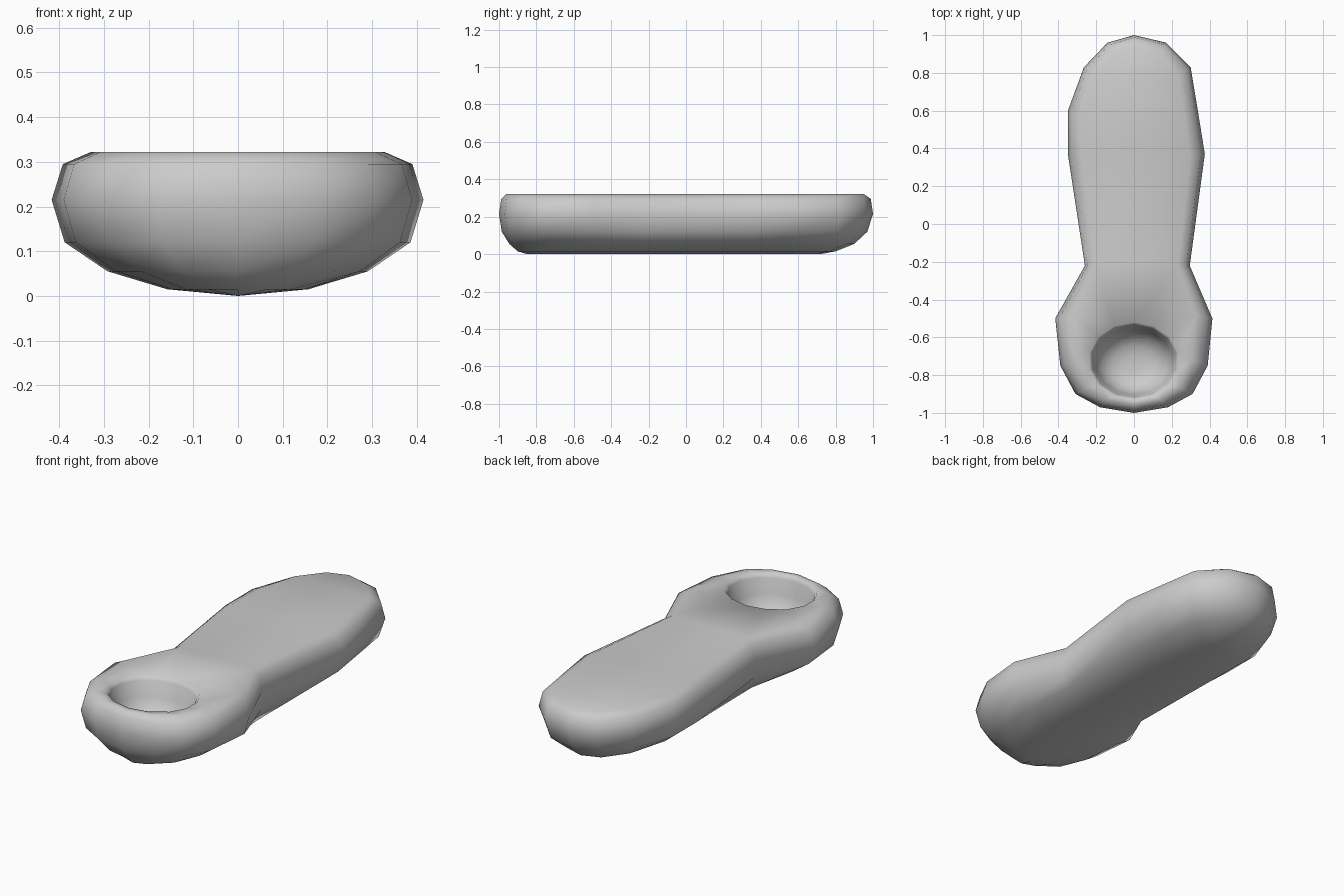
import bpy, bmesh
from math import sin, cos, pi

if "Cube" in bpy.data.objects:
    bpy.data.objects.remove(bpy.data.objects["Cube"])

# Outline seen from above: (y, left x, right x)
STATIONS = [(0.96, -0.14, 0.17), (0.83, -0.265, 0.30), (0.60, -0.35, 0.338),
            (0.37, -0.35, 0.375), (-0.22, -0.26, 0.295), (-0.50, -0.417, 0.415),
            (-0.75, -0.39, 0.39), (-0.90, -0.31, 0.31), (-0.97, -0.18, 0.18)]
WAIST_Y = -0.22
OUTLINE = ([(0, 1.0)] + [(l, y) for y, l, r in STATIONS] + [(0, -1.0)]
           + [(r, y) for y, l, r in reversed(STATIONS)])

# Side levels: z, width factor, front inset, back inset
LEVELS = [(0.0, 0.0, 0.15, 0.28), (0.015, 0.38, 0.10, 0.20),
          (0.055, 0.70, 0.055, 0.10), (0.12, 0.93, 0.015, 0.03),
          (0.215, 1.0, 0.0, 0.0), (0.295, 0.94, 0.012, 0.012),
          (0.322, 0.79, 0.04, 0.05)]

# Bowl levels: z, radius factor, centre y
BOWL = [(0.322, 1.0, -0.725), (0.30, 0.94, -0.727), (0.22, 0.85, -0.73),
        (0.16, 0.72, -0.735), (0.125, 0.48, -0.74), (0.115, 0.22, -0.74)]


def body_ring(bm, z, s, front, back):
    ring = []
    for x, y in OUTLINE:
        w = min(1, s * 1.3) if y == WAIST_Y and z < 0.2 else s
        ring.append(bm.verts.new((x * w, y * (2 - front - back) / 2 + (front - back) / 2, z)))
    return ring


def bowl_ring(bm, z, k, cy, n=14):
    return [bm.verts.new((0.24 * k * sin(2 * pi * i / n),
                          cy + 0.205 * k * cos(2 * pi * i / n), z)) for i in range(n)]


def skin(bm, rings):
    for a, b in zip(rings, rings[1:]):
        for i in range(len(a)):
            j = (i + 1) % len(a)
            bm.faces.new((a[i], a[j], b[j], b[i]))


def loop_edges(bm, ring):
    return [bm.edges.get((v, ring[(i + 1) % len(ring)])) for i, v in enumerate(ring)]


bm = bmesh.new()
# Rounded outer shell
body = [body_ring(bm, *lv) for lv in LEVELS]
skin(bm, body)
# Hollow bowl
bowl = [bowl_ring(bm, *lv) for lv in BOWL]
skin(bm, bowl)
bm.faces.new(bowl[-1])
# Flat top around the bowl
bmesh.ops.triangle_fill(bm, use_beauty=True,
                        edges=loop_edges(bm, body[-1]) + loop_edges(bm, bowl[0]))
# Close the keel line underneath
bmesh.ops.remove_doubles(bm, verts=bm.verts[:], dist=0.0005)
bmesh.ops.recalc_face_normals(bm, faces=bm.faces[:])
for f in bm.faces:
    f.smooth = True

mesh = bpy.data.meshes.new("hollowed_body")
bm.to_mesh(mesh)
bm.free()
obj = bpy.data.objects.new("hollowed_body", mesh)
bpy.context.collection.objects.link(obj)
